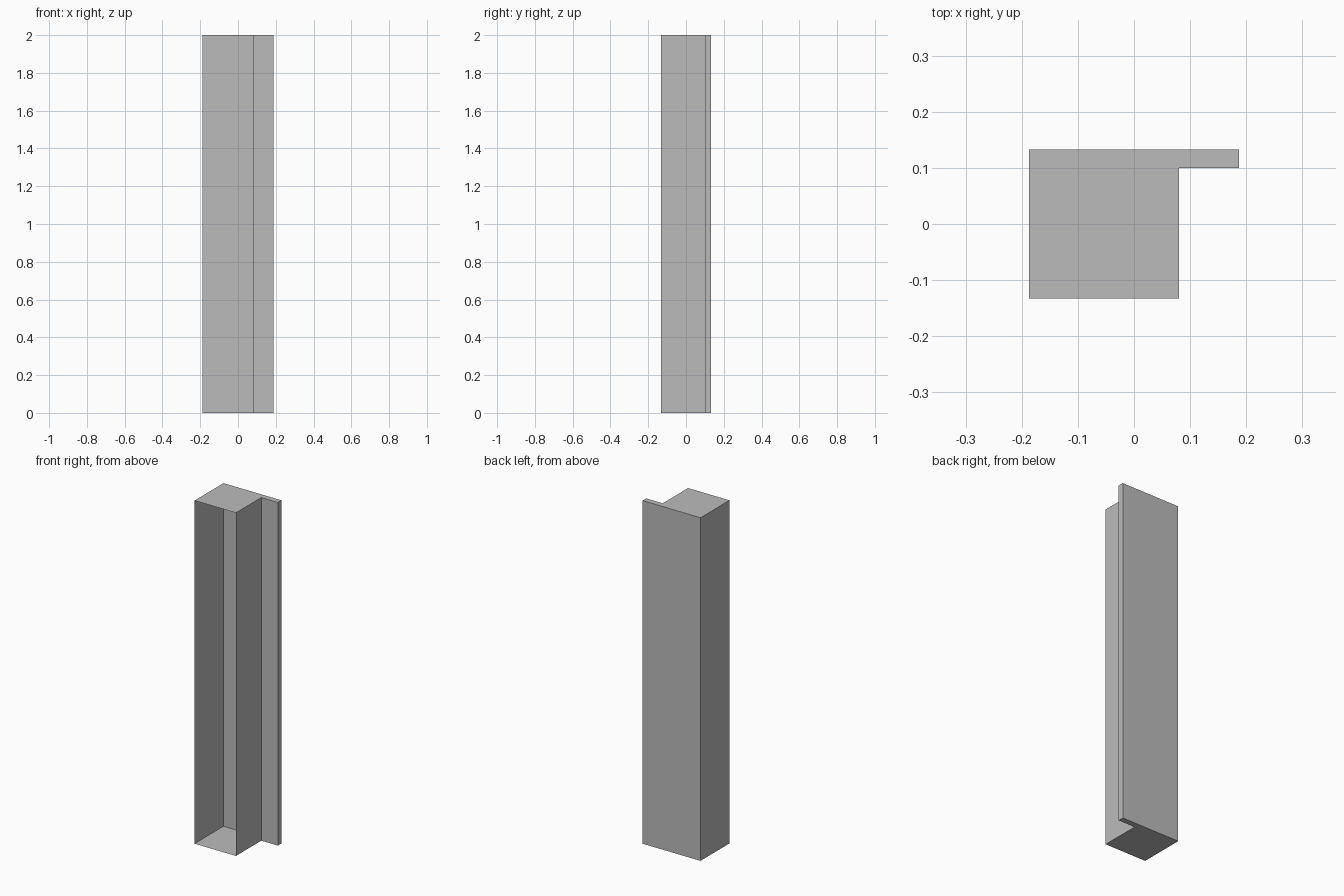
import bpy
import bmesh

cube = bpy.data.objects.get("Cube")
if cube:
    bpy.data.objects.remove(cube, do_unlink=True)

# Single plain grey
GREY = (0.5, 0.5, 0.5, 1.0)
grey = bpy.data.materials.new("plain_grey")
grey.use_nodes = True
grey.diffuse_color = GREY
grey.node_tree.nodes["Principled BSDF"].inputs["Base Color"].default_value = GREY

# Plan outline: square channel with a thin flange along the back
HEIGHT = 2.0
LEFT, WALL, FLANGE = -0.187, 0.08, 0.187
FRONT, STEP, BACK = -0.133, 0.1, 0.133
outline = [(LEFT, FRONT), (WALL, FRONT), (WALL, STEP),
           (FLANGE, STEP), (FLANGE, BACK), (LEFT, BACK)]

# Extrude the outline into a closed shell
bm = bmesh.new()
base = bm.faces.new([bm.verts.new((x, y, 0)) for x, y in outline])
extruded = bmesh.ops.extrude_face_region(bm, geom=[base], use_keep_orig=True)
top_verts = [g for g in extruded["geom"] if isinstance(g, bmesh.types.BMVert)]
bmesh.ops.translate(bm, verts=top_verts, vec=(0, 0, HEIGHT))
bmesh.ops.recalc_face_normals(bm, faces=bm.faces)

# Open the front of the channel
opening = [f for f in bm.faces if all(abs(v.co.y - FRONT) < 1e-4 for v in f.verts)]
bmesh.ops.delete(bm, geom=opening, context='FACES_ONLY')

mesh = bpy.data.meshes.new("flanged_channel")
bm.to_mesh(mesh)
bm.free()
mesh.materials.append(grey)
channel = bpy.data.objects.new("flanged_channel", mesh)
bpy.context.collection.objects.link(channel)
